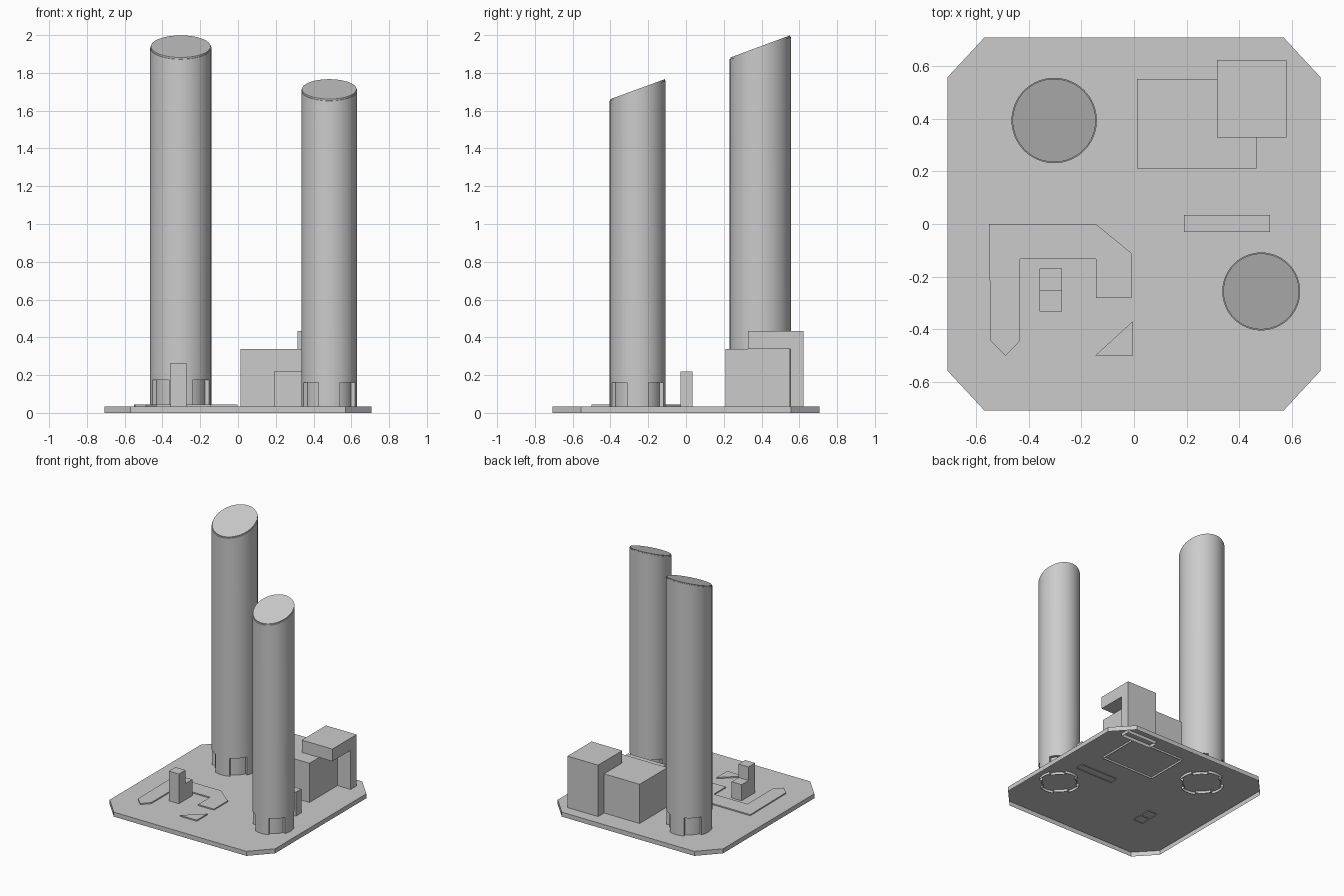
import bpy, bmesh, math

if "Cube" in bpy.data.objects:
    bpy.data.objects.remove(bpy.data.objects["Cube"])

DECK = 0.035


def finish(name, bm, smooth=False):
    me = bpy.data.meshes.new(name)
    bm.to_mesh(me)
    bm.free()
    ob = bpy.data.objects.new(name, me)
    bpy.context.collection.objects.link(ob)
    if smooth:
        bpy.context.view_layer.objects.active = ob
        ob.select_set(True)
        bpy.ops.object.shade_smooth_by_angle(angle=math.radians(30))
        ob.select_set(False)
    return ob


def prism(name, outline, z0, z1, smooth=False, bottom=False, top=True):
    """Extrude a counter-clockwise outline; z0 and z1 may be functions of y."""
    area = sum(a[0] * b[1] - b[0] * a[1]
               for a, b in zip(outline, outline[1:] + outline[:1]))
    if area < 0:
        outline = outline[::-1]
    bm = bmesh.new()
    lo, hi = [[bm.verts.new((x, y, z(y) if callable(z) else z)) for x, y in outline]
              for z in (z0, z1)]
    for i in range(len(outline)):
        j = (i + 1) % len(outline)
        bm.faces.new((lo[i], lo[j], hi[j], hi[i]))
    if bottom:
        bm.faces.new(lo[::-1])
    if top:
        bm.faces.new(hi)
    return finish(name, bm, smooth)


def rect(x0, x1, y0, y1):
    return [(x0, y0), (x1, y0), (x1, y1), (x0, y1)]


def arc(cx, cy, r, a0, a1, n):
    """n + 1 points on an arc, angles in degrees."""
    angles = [math.radians(a0 + (a1 - a0) * i / n) for i in range(n + 1)]
    return [(cx + r * math.cos(a), cy + r * math.sin(a)) for a in angles]


def circle(cx, cy, r):
    return arc(cx, cy, r, 0, 360, 64)[:-1]


def notched(cx, cy, r, r_in):
    """Circle with four recessed bays on the diagonals."""
    pts = []
    for k in range(8):
        pts += arc(cx, cy, r_in if k % 2 else r, k * 45 - 22.5, k * 45 + 22.5, 8)
    return pts


# chamfered ground plate: a deck with a skirt, open underneath
cx, cy, h = 0.568, 0.557, 0.708
prism("ground_plate", [(-cx, -h), (cx, -h), (h, -cy), (h, cy),
                       (cx, h), (-cx, h), (-h, cy), (-h, -cy)], 0, DECK)

# two round towers with slanted tops and notched bases, walls reaching below the deck
for name, cx, cy, r, notch, z_front, z_back in (
        ("tall_tower", -0.303, 0.393, 0.162, 0.175, 1.88, 2.0),
        ("short_tower", 0.483, -0.256, 0.148, 0.16, 1.66, 1.768)):
    def slope(y):
        return z_front + (z_back - z_front) * (y - cy + r) / (2 * r)

    def under(y):
        return slope(y) - 0.008
    prism(name + "_base", notched(cx, cy, r, r * 0.85), 0.015, notch, True, top=False)
    prism(name + "_shaft", circle(cx, cy, r), notch, under, True, bottom=True)
    # thin roof slab
    prism(name + "_roof", circle(cx, cy, r - 0.004), under, slope, True)

# rear block
prism("rear_block", rect(0.012, 0.465, 0.21, 0.55), 0.02, 0.338)

# wall and slab wrapping over the rear block, open underneath
bm = bmesh.new()
profile = [(0.552, 0.01), (0.552, 0.338), (0.328, 0.338),
           (0.328, 0.433), (0.623, 0.433), (0.623, 0.01)]
ends = [[bm.verts.new((x, y, z)) for y, z in profile] for x in (0.316, 0.578)]
for i in range(5):
    bm.faces.new((ends[0][i], ends[0][i + 1], ends[1][i + 1], ends[1][i]))
for end in ends:
    bm.faces.new(end)
bmesh.ops.recalc_face_normals(bm, faces=bm.faces[:])
finish("overhanging_block", bm)

# thin slab building
prism("slab_building", rect(0.19, 0.517, -0.03, 0.035), 0.028, 0.22)

# small stepped building
prism("step_high", rect(-0.358, -0.273, -0.333, -0.253), 0.028, 0.265)
prism("step_low", rect(-0.358, -0.273, -0.253, -0.168), 0.028, 0.16)

# raised paving
prism("paved_path", [(-0.55, 0), (-0.145, 0), (-0.01, -0.11), (-0.01, -0.28),
                     (-0.145, -0.28), (-0.145, -0.133), (-0.432, -0.133),
                     (-0.432, -0.443), (-0.487, -0.5), (-0.545, -0.443)], DECK, 0.044)
prism("paved_triangle", [(-0.148, -0.5), (-0.003, -0.5), (-0.003, -0.368)], DECK, 0.044)
